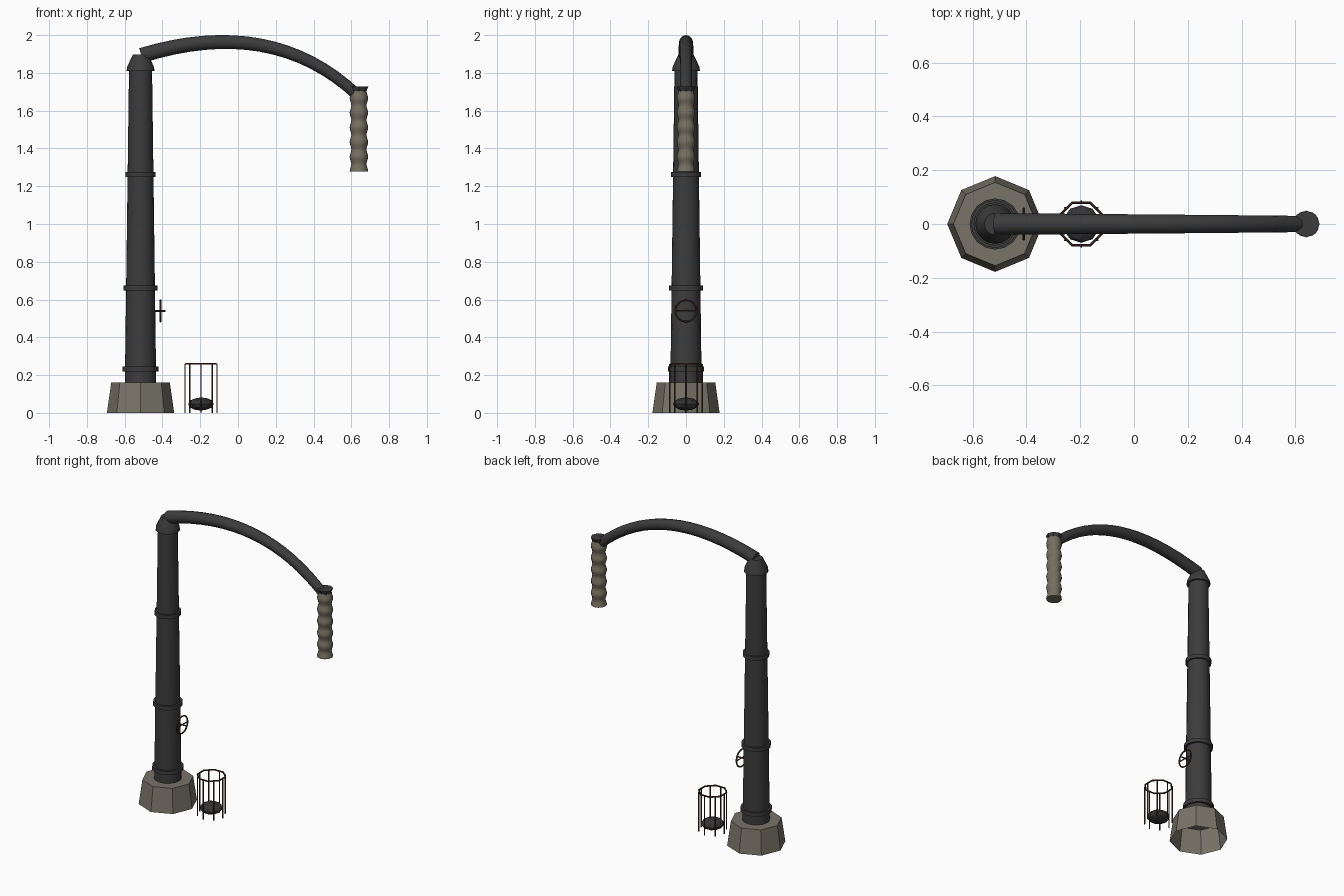
import bpy
import math
from math import cos, sin, pi
from mathutils import Vector

if "Cube" in bpy.data.objects:
    bpy.data.objects.remove(bpy.data.objects["Cube"], do_unlink=True)


def material(name, rgb):
    m = bpy.data.materials.new(name)
    m.use_nodes = True
    m.diffuse_color = (*rgb, 1)
    m.node_tree.nodes["Principled BSDF"].inputs["Base Color"].default_value = (*rgb, 1)
    return m


iron = material("dark iron", (0.045, 0.045, 0.046))
stone = material("weathered stone", (0.19, 0.175, 0.14))
canvas = material("hose canvas", (0.18, 0.16, 0.12))
rust = material("rusty iron", (0.06, 0.03, 0.02))
coal = material("coal", (0.035, 0.035, 0.037))

POST_X, HOSE_X, BASKET_X = -0.516, 0.64, -0.196


def finish(ob, name, mat, smooth=True):
    ob.name = name
    ob.data.materials.clear()
    ob.data.materials.append(mat)
    bpy.ops.object.select_all(action="DESELECT")
    ob.select_set(True)
    bpy.context.view_layer.objects.active = ob
    if smooth:
        bpy.ops.object.shade_smooth_by_angle(angle=math.radians(32))
    return ob


def lathe(name, profile, x, mat, sides=16, bottom=True, smooth=True):
    """Turn (radius, height) points around a vertical axis at x."""
    verts = [(x + r * cos(2 * pi * i / sides), r * sin(2 * pi * i / sides), z)
             for r, z in profile for i in range(sides)]
    faces = []
    for k in range(len(profile) - 1):
        for i in range(sides):
            j = (i + 1) % sides
            a, b = k * sides, (k + 1) * sides
            faces.append((a + i, a + j, b + j, b + i))
    top = (len(profile) - 1) * sides
    faces.append(tuple(range(top, top + sides)))
    if bottom:
        faces.append(tuple(reversed(range(sides))))
    me = bpy.data.meshes.new(name)
    me.from_pydata(verts, [], faces)
    ob = bpy.data.objects.new(name, me)
    bpy.context.collection.objects.link(ob)
    return finish(ob, name, mat, smooth)


def rod(name, start, end, radius, mat, sides=6):
    a, b = Vector(start), Vector(end)
    bpy.ops.mesh.primitive_cylinder_add(vertices=sides, radius=radius,
                                        depth=(b - a).length, location=(a + b) / 2)
    ob = bpy.context.object
    ob.rotation_euler = (b - a).to_track_quat("Z", "Y").to_euler()
    return finish(ob, name, mat, False)


def hoop(name, radius, tube, location, rotation, segments, mat):
    bpy.ops.mesh.primitive_torus_add(major_radius=radius, minor_radius=tube,
                                     major_segments=segments, minor_segments=6,
                                     location=location, rotation=rotation)
    return finish(bpy.context.object, name, mat, False)


# Stone footing, open underneath
lathe("footing", [(0.178, 0), (0.155, 0.16)], POST_X, stone, 8, False, False)

# Tapered column, flange rings and cap
lathe("column", [(0.083, 0.155), (0.061, 1.82)], POST_X, iron)
for name, r, z in (("lower_flange", 0.095, 0.233),
                   ("middle_flange", 0.089, 0.661),
                   ("upper_flange", 0.08, 1.262)):
    lathe(name, [(r, z - 0.013), (r, z + 0.013)], POST_X, iron)
lathe("column_cap", [(0.074, 1.81), (0.071, 1.832), (0.04, 1.898)], POST_X, iron)

# Arched arm, tapering towards the outlet
p0, p1, p2 = Vector((-0.512, 0, 1.892)), Vector((0.18, 0, 2.105)), Vector((0.63, 0, 1.685))
STEPS = 16
curve = bpy.data.curves.new("arm", "CURVE")
curve.dimensions = "3D"
curve.bevel_depth = 1
curve.bevel_resolution = 4
curve.use_fill_caps = True
spline = curve.splines.new("POLY")
spline.points.add(STEPS)
for i, point in enumerate(spline.points):
    t = i / STEPS
    point.co = (*((1 - t) ** 2 * p0 + 2 * t * (1 - t) * p1 + t * t * p2), 1)
    point.radius = 0.04 - 0.01 * t
arm = bpy.data.objects.new("arm", curve)
bpy.context.collection.objects.link(arm)
bpy.ops.object.select_all(action="DESELECT")
arm.select_set(True)
bpy.context.view_layer.objects.active = arm
bpy.ops.object.convert(target="MESH")
finish(bpy.context.object, "arm", iron)

# Outlet collar and rippled hose
lathe("outlet_collar", [(0.034, 1.69), (0.05, 1.727)], HOSE_X, iron, 8, True, False)
RIPPLES, ROWS = 5.5, 33
hose = [(0.0445 + 0.0045 * cos(2 * pi * RIPPLES * i / ROWS), 1.278 + 0.427 * i / ROWS)
        for i in range(ROWS + 1)]
lathe("hose", hose, HOSE_X, canvas, 12)

# Valve handwheel on the column
WHEEL_X, WHEEL_Z = -0.41, 0.54
hoop("valve_wheel", 0.057, 0.005, (WHEEL_X, 0, WHEEL_Z), (0, pi / 2, 0), 16, rust)
rod("valve_spoke", (WHEEL_X, -0.057, WHEEL_Z), (WHEEL_X, 0.057, WHEEL_Z), 0.004, rust)
rod("valve_stem", (-0.45, 0, WHEEL_Z), (-0.383, 0, WHEEL_Z), 0.005, rust)

# Fire basket: octagonal rim, upright bars and a heap of coal
hoop("basket_rim", 0.086, 0.005, (BASKET_X, 0, 0.26), (0, 0, pi / 8), 8, rust)
for i in range(8):
    a = i * pi / 4
    x, y = BASKET_X + 0.085 * cos(a), 0.085 * sin(a)
    rod("basket_bar", (x, y, 0), (x, y, 0.26), 0.004, rust)
bpy.ops.mesh.primitive_ico_sphere_add(subdivisions=2, radius=0.07, location=(BASKET_X, 0, 0.047))
heap = bpy.context.object
heap.scale = (1, 1, 0.5)
finish(heap, "coal_heap", coal, False)
